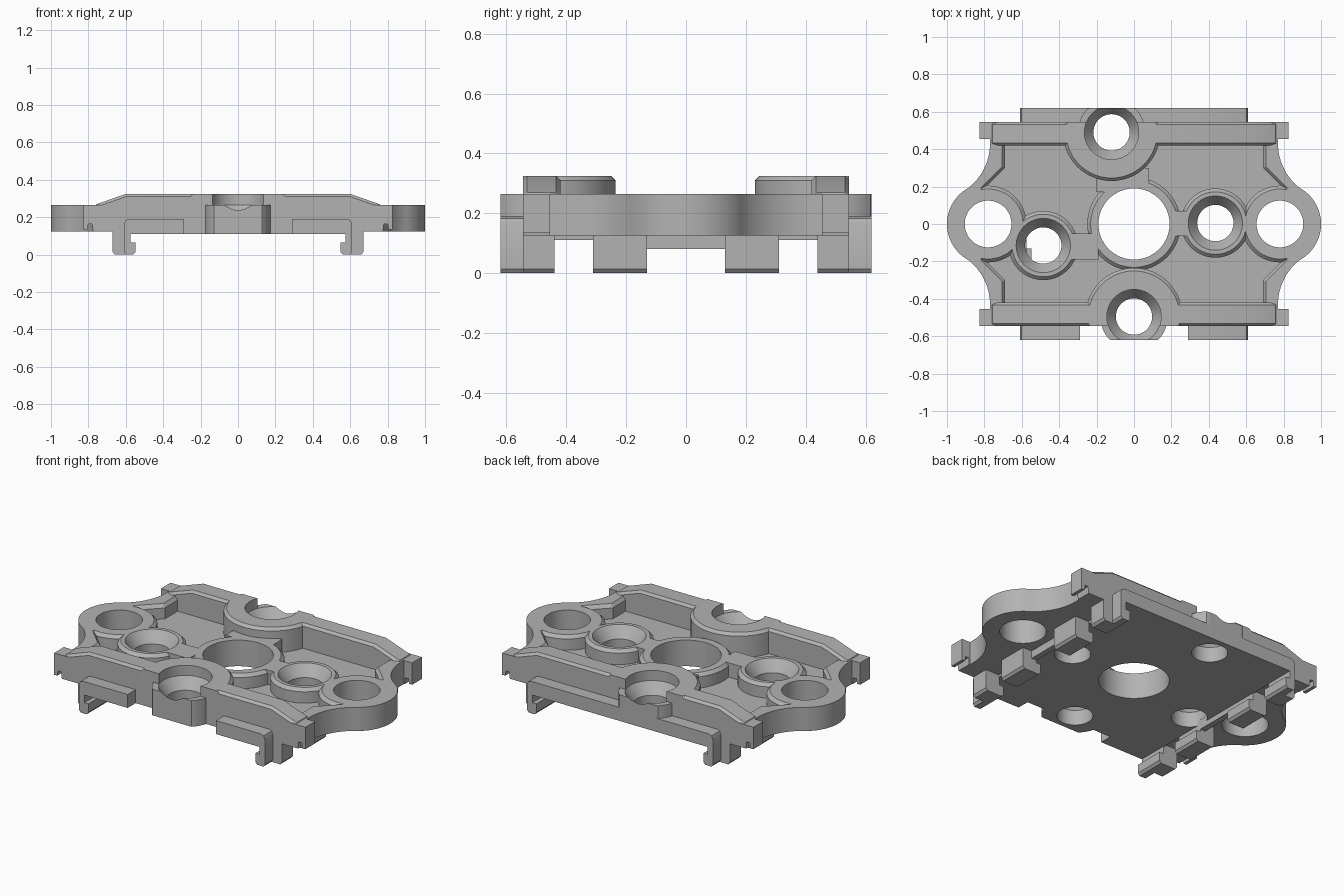
import bpy, bmesh, math

if "Cube" in bpy.data.objects:
    bpy.data.objects.remove(bpy.data.objects["Cube"], do_unlink=True)

GREY = (0.45, 0.45, 0.45, 1)
mat = bpy.data.materials.new("plain grey")
mat.use_nodes = True
mat.diffuse_color = GREY
mat.node_tree.nodes["Principled BSDF"].inputs["Base Color"].default_value = GREY

FLOOR, RIM, TOP, EDGE, WALL = 0.18, 0.265, 0.325, 0.545, 0.62


def loft(name, loops):
    """Closed solid through equal-length loops of points."""
    bm = bmesh.new()
    rings = [[bm.verts.new(p) for p in loop] for loop in loops]
    for a, b in zip(rings, rings[1:]):
        for i in range(len(a)):
            j = (i + 1) % len(a)
            bm.faces.new((a[i], a[j], b[j], b[i]))
    bm.faces.new(rings[0])
    bm.faces.new(rings[-1])
    bmesh.ops.recalc_face_normals(bm, faces=bm.faces)
    mesh = bpy.data.meshes.new(name)
    bm.to_mesh(mesh)
    bm.free()
    mesh.materials.append(mat)
    obj = bpy.data.objects.new(name, mesh)
    bpy.context.collection.objects.link(obj)
    return obj


def disc(name, x, y, profile, low=-9, high=9):
    """Turned solid from (radius, z) pairs, cut flat at two y limits."""
    steps = [math.tau * i / 64 for i in range(64)]
    return loft(name, [[(x + r * math.cos(a),
                         min(max(y + r * math.sin(a), low), high), z)
                        for a in steps] for r, z in profile])


def side_prism(name, profile, y0, y1, c=0):
    """Extrude an x-z profile along y, with optional chamfered ends."""
    return loft(name, [[(x, y, z) for x, z in profile] for y in (y0, y1)])


def box(name, x0, x1, y0, y1, z0, z1):
    return side_prism(name, [(x0, z0), (x1, z0), (x1, z1), (x0, z1)], y0, y1)


def apply(obj, mod):
    bpy.context.view_layer.objects.active = obj
    bpy.ops.object.modifier_apply(modifier=mod.name)


def cut(obj, *cutters):
    for c in cutters:
        mod = obj.modifiers.new("cut", 'BOOLEAN')
        mod.operation, mod.solver, mod.object = 'DIFFERENCE', 'EXACT', c
        apply(obj, mod)


def bevel(obj, width):
    mod = obj.modifiers.new("chamfer", 'BEVEL')
    mod.width, mod.segments = width, 1
    mod.limit_method, mod.angle_limit = 'ANGLE', math.radians(50)
    apply(obj, mod)


def arc(cx, cy, r, a0, a1, n):
    angles = [math.radians(a0 + (a1 - a0) * i / n) for i in range(n + 1)]
    return [(cx + r * math.cos(a), cy + r * math.sin(a)) for a in angles]


def turned(half):
    return half + [(-x, -y) for x, y in half]


# Hole cutters
screws = {"front": (0, -0.495), "back": (-0.12, 0.49),
          "left": (0.435, 0.005), "right": (-0.485, -0.115)}
SINK = [(0.097, -0.1), (0.097, 0.2), (0.11, 0.218), (0.145, RIM), (0.145, 0.4)]
holes = {k: disc(k + "_hole_cutter", *p, SINK) for k, p in screws.items()}
for k, x, r in (("centre", 0, 0.19), ("ear_left", 0.78, 0.125),
                ("ear_right", -0.78, 0.125)):
    holes[k] = disc(k + "_hole_cutter", x, 0, [(r, -0.1), (r, 0.4)])
every_hole = list(holes.values())

# Base plate with rounded ears and sunken floor
upper = arc(0.78, 0, 0.22, 0, 56, 16) + arc(1.07, 0.43, 0.3, 236, 180, 14)[1:]
upper.append((0.77, EDGE))
outline = turned([(x, -y) for x, y in reversed(upper)] + upper[1:])
plate = loft("base_plate", [[(x, y, z) for x, y in outline] for z in (0.125, RIM)])
corner = [(0.8, 0.19), (0.69, 0.3), (0.69, 0.425)]
basin = turned([(x, -y) for x, y in reversed(corner)] + corner)
recess = loft("recess_cutter", [[(x * s, y * s, z) for x, y in basin]
                                for z, s in ((FLOOR, 1), (0.245, 1), (0.28, 1.04))])
cut(plate, recess, *every_hole)

# Flat pad under the plate
pad = box("underside_pad", -0.58, 0.58, -EDGE, EDGE, 0.11, 0.15)
cut(pad, holes["centre"], *[holes[k] for k in screws])

# Raised rings standing on the floor
def ring(r):
    return [(r, 0.14), (r, RIM - 0.018), (r - 0.018, RIM)]

rings = [("centre", 0, 0, 0.25), ("ear_left", 0.78, 0, 0.205),
         ("ear_right", -0.78, 0, 0.205),
         ("left", *screws["left"], 0.185), ("right", *screws["right"], 0.185)]
for k, x, y, r in rings:
    cut(disc(k + "_ring", x, y, ring(r)), *every_hole)

# Bridges joining the rings
for k, x0, x1, y0, y1 in (("left", 0.2, 0.3, -0.065, 0.07),
                          ("right", -0.36, -0.19, -0.19, -0.05),
                          ("back", -0.2, 0.08, 0.17, 0.3)):
    cut(box(k + "_bridge", x0, x1, y0, y1, 0.14, RIM), *every_hole)

# Long rails with sloped ends, screw bosses and end tabs
slope = [(-0.77, 0.125), (0.77, 0.125), (0.77, RIM), (0.6, TOP),
         (-0.6, TOP), (-0.77, RIM)]
for k, s in (("front", -1), ("back", 1)):
    hole = holes[k]
    x, y = screws[k]
    rail = side_prism(k + "_rail", slope, s * 0.42, s * EDGE)
    bevel(rail, 0.014)
    cut(rail, hole)
    limit = {"low": -EDGE} if s < 0 else {"high": EDGE}
    cut(disc(k + "_boss", x, y, [(0.26, 0.14), (0.26, TOP - 0.016),
                                 (0.244, TOP)], **limit), hole, holes["centre"])
    cut(disc(k + "_lower_boss", x, y, [(0.18, 0.11), (0.18, RIM)],
             low=-WALL, high=WALL), hole)
    for side, m in (("left", 1), ("right", -1)):
        tab = [(0.74, 0.125), (0.775, 0.125), (0.78, 0.165), (0.8, 0.165),
               (0.805, 0.135), (0.825, 0.135), (0.825, RIM), (0.74, RIM)]
        side_prism(f"{k}_{side}_tab", [(m * a, b) for a, b in tab],
                   s * 0.455, s * EDGE)

# Hooked feet, outer wall bars and skirts
foot = [(0.575, 0.14), (0.575, 0.065), (0.548, 0.065), (0.548, 0.014),
        (0.56, 0), (0.658, 0), (0.67, 0.014), (0.67, 0.14)]
leg = [(0.29, 0.11), (0.575, 0.11), (0.575, 0.065), (0.548, 0.065),
       (0.548, 0.014), (0.56, 0), (0.6, 0), (0.61, 0.014), (0.61, 0.165),
       (0.602, 0.183), (0.585, 0.19), (0.29, 0.19)]
for side, m in (("left", 1), ("right", -1)):
    for k, s in (("front", -1), ("back", 1)):
        shape = [(m * a, b) for a, b in foot]
        side_prism(f"{k}_{side}_middle_foot", shape, s * 0.13, s * 0.31)
        side_prism(f"{k}_{side}_corner_foot", shape, s * 0.44, s * EDGE)
        side_prism(f"{k}_{side}_wall_leg", [(m * a, b) for a, b in leg],
                   s * (EDGE - 0.02), s * WALL)
    box(side + "_skirt", m * 0.575, m * 0.61, -0.14, 0.14, 0.08, 0.14)
back_bar = box("back_wall_bar", -0.3, 0.3, EDGE - 0.02, WALL, 0.11, 0.19)
cut(back_bar, holes["back"])

# Remove the cutters, then smooth the round walls
for c in every_hole + [recess]:
    bpy.data.objects.remove(c, do_unlink=True)
for obj in bpy.context.collection.objects:
    if obj.type == 'MESH' and mat.name in obj.data.materials:
        bpy.ops.object.select_all(action='DESELECT')
        obj.select_set(True)
        bpy.context.view_layer.objects.active = obj
        bpy.ops.object.shade_smooth_by_angle(angle=math.radians(25))
